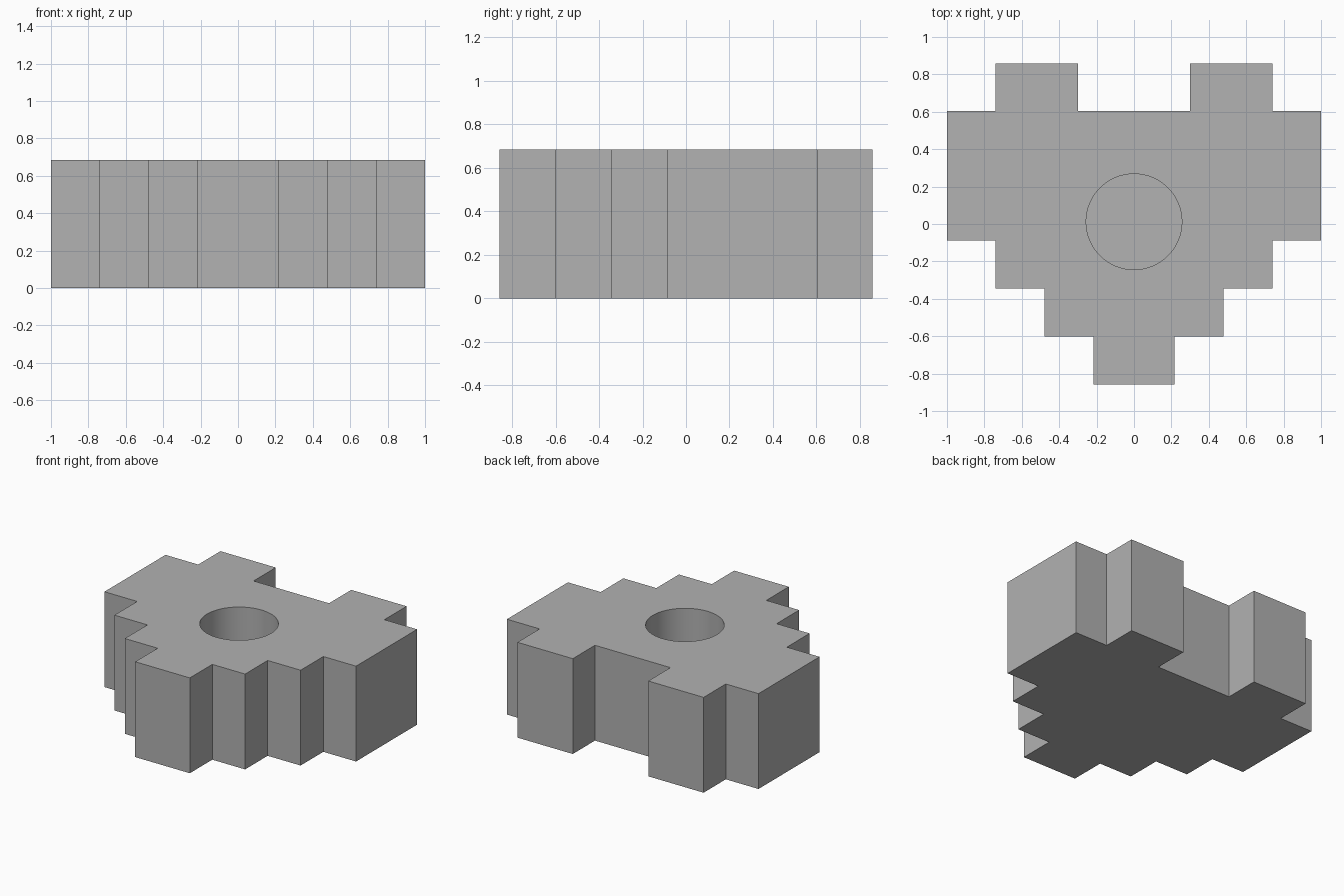
import bpy
import bmesh

HEIGHT = 0.685
HOLE_RADIUS = 0.256
HOLE_DEPTH = 0.51

cube = bpy.data.objects.get("Cube")
if cube:
    bpy.data.objects.remove(cube, do_unlink=True)

# Plain grey material
grey = bpy.data.materials.new("plain_grey")
grey.use_nodes = True
colour = (0.445, 0.445, 0.445, 1)
grey.diffuse_color = colour
grey.node_tree.nodes["Principled BSDF"].inputs["Base Color"].default_value = colour

# Right half of the stepped heart outline, front to back, then mirrored
half = [(0.217, -0.857), (0.217, -0.602), (0.478, -0.602), (0.478, -0.346),
        (0.74, -0.346), (0.74, -0.088), (1, -0.088), (1, 0.605),
        (0.74, 0.605), (0.74, 0.857), (0.3, 0.857), (0.3, 0.605)]
outline = half + [(-x, y) for x, y in reversed(half)]

# Heart block, extruded from the outline
bm = bmesh.new()
base = bm.faces.new([bm.verts.new((x, y, 0)) for x, y in outline])
top = bmesh.ops.extrude_face_region(bm, geom=[base], use_keep_orig=True)
top_verts = [v for v in top["geom"] if isinstance(v, bmesh.types.BMVert)]
bmesh.ops.translate(bm, verts=top_verts, vec=(0, 0, HEIGHT))
bmesh.ops.recalc_face_normals(bm, faces=bm.faces)
mesh = bpy.data.meshes.new("heart_block")
bm.to_mesh(mesh)
bm.free()
mesh.materials.append(grey)
heart = bpy.data.objects.new("heart_block", mesh)
bpy.context.collection.objects.link(heart)

# Blind round socket sunk into the top
cutter_height = HOLE_DEPTH + 0.2
bpy.ops.mesh.primitive_cylinder_add(
    vertices=64, radius=HOLE_RADIUS, depth=cutter_height,
    location=(0, 0.012, HEIGHT - HOLE_DEPTH + cutter_height / 2))
cutter = bpy.context.object
cutter.name = "socket_cutter"
cutter.hide_render = True
cutter.data.materials.append(grey)

cut = heart.modifiers.new("socket", "BOOLEAN")
cut.operation = "DIFFERENCE"
cut.solver = "EXACT"
cut.object = cutter

bpy.ops.object.select_all(action="DESELECT")
heart.select_set(True)
bpy.context.view_layer.objects.active = heart
bpy.ops.object.modifier_apply(modifier=cut.name)
bpy.data.objects.remove(cutter, do_unlink=True)

# Smooth socket wall, crisp block edges
bpy.ops.object.shade_smooth_by_angle(angle=0.6)
